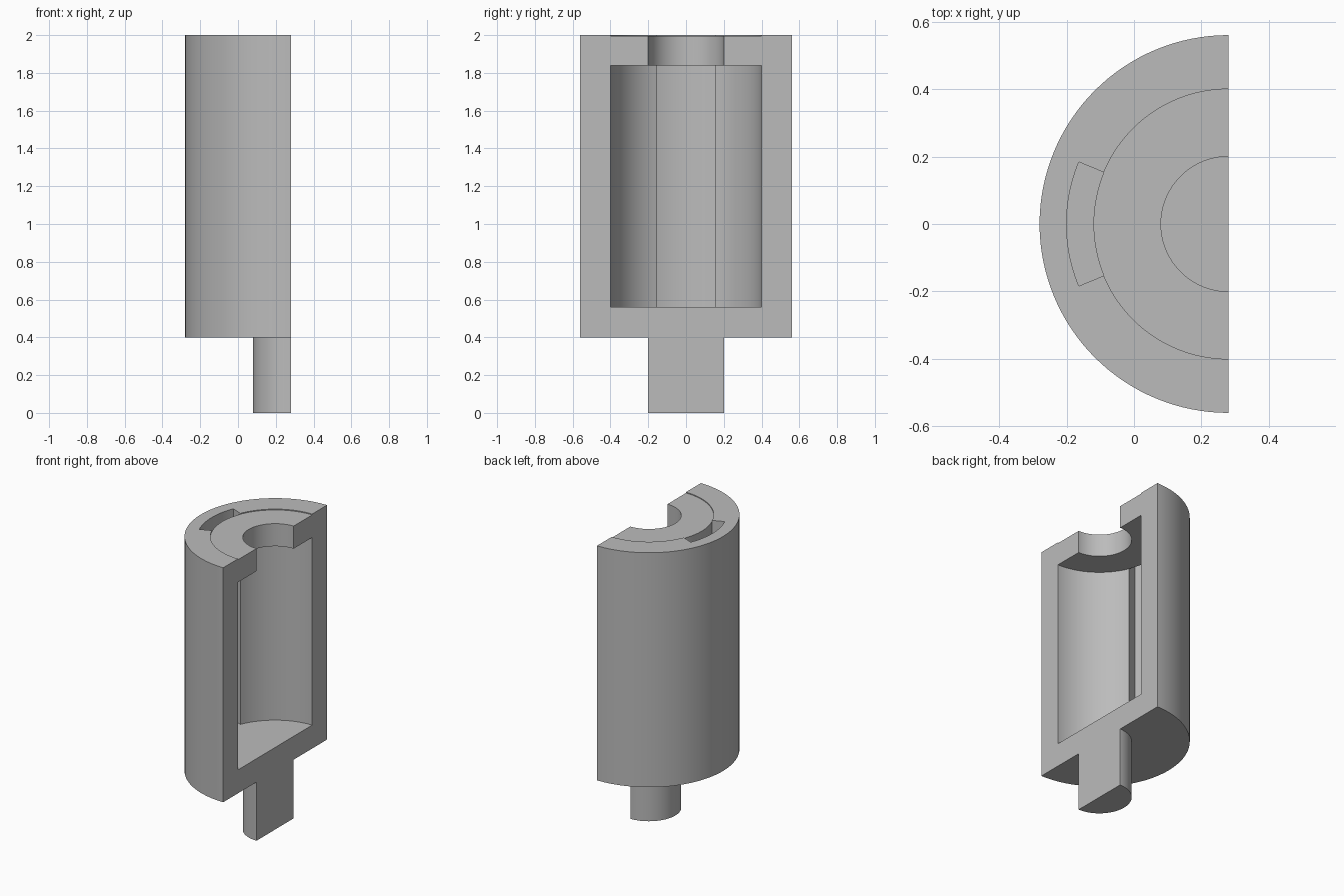
import bpy, bmesh
from math import sin, cos, radians

cube = bpy.data.objects.get("Cube")
if cube:
    bpy.data.objects.remove(cube, do_unlink=True)

# Main dimensions
AXIS_X = 0.28                                   # revolve axis lies in the cut plane
R_BORE, R_CAVITY, R_SLOT, R_OUTER = 0.2, 0.4, 0.48, 0.56
Z_BODY, Z_FLOOR, Z_CEILING, Z_TOP = 0.4, 0.56, 1.84, 2.0
Z_RECESS = Z_TOP - 0.006
SLOT_ANGLE = 22.5
STEP = 2.8125

# Radius and height profiles
shaft_and_wall = [(0, 0), (R_BORE, 0), (R_BORE, Z_BODY), (R_OUTER, Z_BODY),
                  (R_OUTER, Z_TOP), (R_SLOT, Z_TOP)]
lid = [(R_CAVITY, Z_RECESS), (R_BORE, Z_RECESS), (R_BORE, Z_CEILING), (R_CAVITY, Z_CEILING)]
side_section = (shaft_and_wall + [(R_CAVITY, Z_TOP)] + lid
                + [(R_CAVITY, Z_FLOOR), (0, Z_FLOOR)])
slot_section = shaft_and_wall + [(R_SLOT, Z_FLOOR), (0, Z_FLOOR)]
slot_end = [(R_CAVITY, Z_FLOOR), (R_SLOT, Z_FLOOR), (R_SLOT, Z_TOP),
            (R_CAVITY, Z_TOP), lid[0], lid[-1]]

bm = bmesh.new()


def ring(profile, angle):
    """Profile vertices turned around the axis; angle 0 points to -x."""
    a = radians(angle)
    return [bm.verts.new((AXIS_X - r * cos(a), r * sin(a), z)) for r, z in profile]


def sweep(profile, start, end, closed=False):
    count = round((end - start) / STEP)
    rings = [ring(profile, start + i * STEP) for i in range(count + 1)]
    n = len(profile)
    for a, b in zip(rings, rings[1:]):
        for i in range(n if closed else n - 1):
            j = (i + 1) % n
            if profile[i][0] == 0:
                quad = (a[i], a[j], b[j])
            elif profile[j][0] == 0:
                quad = (a[i], a[j], b[i])
            else:
                quad = (a[i], a[j], b[j], b[i])
            bm.faces.new(quad)


# Side sectors, slotted middle sector and the lid bridging it
sweep(side_section, -90, -SLOT_ANGLE)
sweep(side_section, SLOT_ANGLE, 90)
sweep(slot_section, -SLOT_ANGLE, SLOT_ANGLE)
sweep(lid, -SLOT_ANGLE, SLOT_ANGLE, closed=True)

# Flat cut faces and slot ends
for side in (-1, 1):
    bm.faces.new(ring(side_section, side * 90))
    bm.faces.new(ring(slot_end, side * SLOT_ANGLE))

loose = [v for v in bm.verts if not v.link_faces]
bmesh.ops.delete(bm, geom=loose, context='VERTS')
bmesh.ops.remove_doubles(bm, verts=bm.verts, dist=0.0005)
bmesh.ops.recalc_face_normals(bm, faces=bm.faces)

mesh = bpy.data.meshes.new("half_housing")
bm.to_mesh(mesh)
bm.free()
housing = bpy.data.objects.new("half_housing", mesh)
bpy.context.collection.objects.link(housing)

# Single grey material
grey = bpy.data.materials.new("plain_grey")
grey.use_nodes = True
colour = (0.5, 0.5, 0.5, 1)
grey.diffuse_color = colour
grey.node_tree.nodes["Principled BSDF"].inputs["Base Color"].default_value = colour
mesh.materials.append(grey)

# Smooth curved walls, sharp corners
bpy.ops.object.select_all(action='DESELECT')
housing.select_set(True)
bpy.context.view_layer.objects.active = housing
bpy.ops.object.shade_smooth_by_angle(angle=radians(30))
